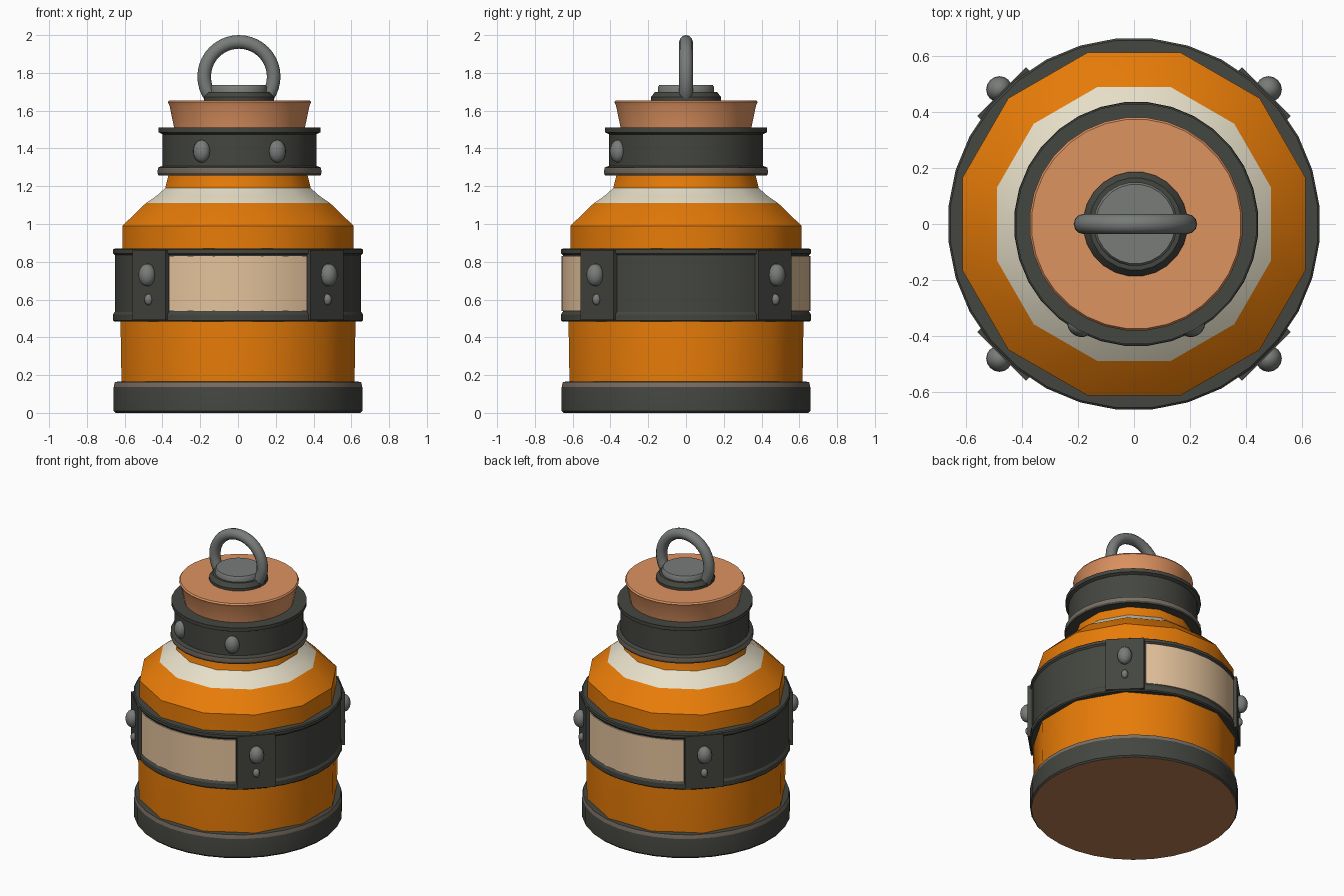
import bpy, bmesh, math
from mathutils import Matrix

if "Cube" in bpy.data.objects:
    bpy.data.objects.remove(bpy.data.objects["Cube"])


def mat(name, r, g, b):
    m = bpy.data.materials.new(name)
    lin = [((c / 255 + 0.055) / 1.055) ** 2.4 for c in (r, g, b)]
    m.diffuse_color = (*lin, 1)
    m.use_nodes = True
    m.node_tree.nodes["Principled BSDF"].inputs["Base Color"].default_value = m.diffuse_color
    return m


ORANGE = mat("orange_paint", 232, 124, 8)
DARK = mat("dark_rubber", 68, 70, 64)
EDGE = mat("worn_edge", 122, 110, 98)
CREAM = mat("cream_stripe", 230, 223, 200)
TAN = mat("tan_label", 228, 195, 156)
CORK = mat("cork", 222, 147, 97)
METAL = mat("grey_metal", 120, 124, 121)
BROWN = mat("brown_underside", 188, 126, 82)
NECK_X = 0.008


def finish(name, bm, mats, smooth=None):
    bmesh.ops.recalc_face_normals(bm, faces=bm.faces)
    me = bpy.data.meshes.new(name)
    for m in mats:
        me.materials.append(m)
    bm.to_mesh(me)
    bm.free()
    ob = bpy.data.objects.new(name, me)
    bpy.context.collection.objects.link(ob)
    if smooth:
        bpy.ops.object.select_all(action='DESELECT')
        ob.select_set(True)
        bpy.context.view_layer.objects.active = ob
        bpy.ops.object.shade_smooth_by_angle(angle=math.radians(smooth))
    return ob


def lathe(name, profile, n, mats, bands=None, ring=False, smooth=None, x=0.0, apothem=False):
    """Spin (radius, z) points; bands gives a material index per segment."""
    bm = bmesh.new()
    k = 1 / math.cos(math.pi / n) if apothem else 1
    rings = []
    for r, z in profile:
        rings.append([bm.verts.new((x + r * k * math.sin((i + .5) * math.tau / n),
                                    -r * k * math.cos((i + .5) * math.tau / n), z))
                      for i in range(n)])
    count = len(rings) if ring else len(rings) - 1
    for s in range(count):
        a, b = rings[s], rings[(s + 1) % len(rings)]
        for i in range(n):
            j = (i + 1) % n
            f = bm.faces.new((a[i], a[j], b[j], b[i]))
            f.material_index = bands[s] if bands else 0
    if not ring:
        bm.faces.new(rings[0])
        bm.faces.new(rings[-1])
    return finish(name, bm, mats, smooth)


def rivet(name, angle, dist, z, size, x=0.0):
    """Domed stud; angle is measured from the front, size is (width, depth, height)."""
    bm = bmesh.new()
    m = (Matrix.Translation((x, 0, 0)) @ Matrix.Rotation(angle, 4, 'Z')
         @ Matrix.Translation((0, -dist, z)) @ Matrix.Diagonal((*size, 1)))
    bmesh.ops.create_uvsphere(bm, u_segments=16, v_segments=10, radius=1, matrix=m)
    finish(name, bm, [METAL], 60)


# Twelve-sided jar body with cream shoulder stripe
lathe("jar_body", [(.615, .04), (.617, .17), (.622, .48), (.612, .87), (.612, .99),
                   (.488, 1.11), (.43, 1.15), (.385, 1.19), (.365, 1.27), (.36, 1.4)],
      12, [ORANGE, CREAM], [0, 0, 0, 0, 0, 1, 1, 0, 0], smooth=33, apothem=True)

# Base hoop with worn top edge and brown underside
lathe("base_hoop", [(.60, .01), (.652, 0), (.661, .01), (.661, .138), (.655, .164), (.60, .168)],
      32, [DARK, EDGE], [0, 0, 0, 1, 0, 0], ring=True, smooth=30)
lathe("base_underside", [(.652, -.0005), (.648, .03)], 32, [BROWN])

# Belt with raised rims
lathe("belt", [(.60, .485), (.657, .483), (.664, .49), (.664, .522), (.655, .535),
               (.655, .835), (.664, .845), (.664, .864), (.657, .87), (.60, .872)],
      32, [DARK], ring=True, smooth=25)

# Curved label panels, front and back
for name, turn in (("front_label", 0), ("back_label", math.pi)):
    bm = bmesh.new()
    cols = []
    for i in range(13):
        a = math.radians(-33.5 + 67 / 12 * i) + turn
        cols.append([bm.verts.new((r * math.sin(a), -r * math.cos(a), z))
                     for r, z in ((.652, .54), (.66, .54), (.66, .83), (.652, .83))])
    for p, q in zip(cols, cols[1:]):
        for i in range(4):
            j = (i + 1) % 4
            bm.faces.new((p[i], q[i], q[j], p[j]))
    bm.faces.new(cols[0])
    bm.faces.new(cols[-1])
    finish(name, bm, [TAN], 30)

# Riveted plates on the belt corners
for i, side in enumerate(("front_right", "back_right", "back_left", "front_left")):
    a = math.radians(45 + 90 * i)
    bm = bmesh.new()
    bmesh.ops.create_cube(bm, size=1, matrix=Matrix.Rotation(a, 4, 'Z')
                          @ Matrix.Translation((0, -.652, .677))
                          @ Matrix.Diagonal((.245, .03, .37, 1)))
    finish(side + "_plate", bm, [DARK])
    rivet(side + "_large_rivet", a, .68, .73, (.047, .045, .06))
    rivet(side + "_small_rivet", a, .668, .60, (.022, .025, .03))

# Neck collar with worn lower lip
lathe("neck_collar", [(.34, 1.26), (.432, 1.258), (.436, 1.27), (.434, 1.298), (.41, 1.308),
                      (.41, 1.475), (.43, 1.485), (.43, 1.51), (.34, 1.51)],
      32, [DARK, EDGE], [0, 0, 1, 0, 0, 0, 0, 0, 0], ring=True, smooth=30, x=NECK_X)
for name, a in (("collar_rivet_left", -29), ("collar_rivet_right", 29)):
    rivet(name, math.radians(a), .413, 1.385, (.047, .04, .06), NECK_X)

# Cork stopper
lathe("cork_stopper", [(.335, 1.42), (.348, 1.51), (.372, 1.625), (.381, 1.645), (.374, 1.655)],
      32, [CORK], smooth=40, x=NECK_X)

# Cap washer and stud
lathe("cap_washer", [(.187, 1.645), (.187, 1.672), (.165, 1.70)], 24, [DARK], smooth=30, x=.005)
lathe("cap_stud", [(.15, 1.69), (.15, 1.725), (.142, 1.736)], 24, [METAL], smooth=40, x=.005)

# Pull ring standing in the stud
bpy.ops.mesh.primitive_torus_add(major_radius=.184, minor_radius=.036, major_segments=40,
                                 minor_segments=12, location=(.005, 0, 1.78),
                                 rotation=(math.pi / 2, 0, 0))
ring = bpy.context.object
ring.name = "pull_ring"
ring.data.materials.append(METAL)
bpy.ops.object.shade_smooth_by_angle(angle=math.radians(60))
